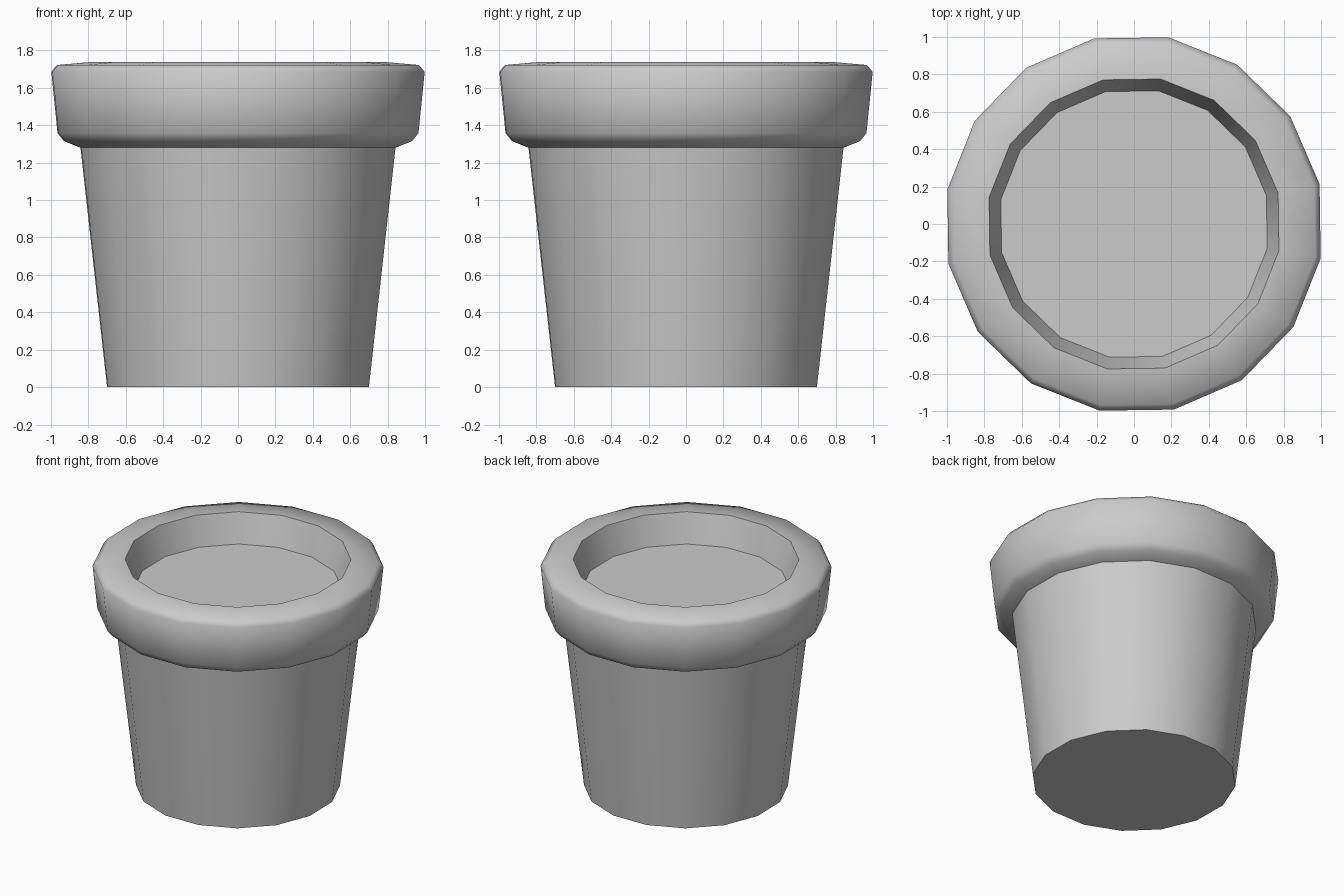
import bpy, bmesh, math

if "Cube" in bpy.data.objects:
    bpy.data.objects.remove(bpy.data.objects["Cube"])

SIDES = 16
TURN = math.radians(11.25 + 0.85)      # flats face the axes, with a slight twist
FIT = 1 / math.cos(math.radians(10.4))  # silhouette half-width -> corner radius


def lathe(name, profile, cap_start=False, cap_end=False):
    """Spin (half-width, z) points into a faceted ring mesh."""
    bm = bmesh.new()
    rings = []
    for r, z in profile:
        rings.append([bm.verts.new((r * FIT * math.cos(TURN + math.tau * i / SIDES),
                                    r * FIT * math.sin(TURN + math.tau * i / SIDES), z))
                      for i in range(SIDES)])
    for a, b in zip(rings, rings[1:]):
        for i in range(SIDES):
            j = (i + 1) % SIDES
            bm.faces.new((a[i], a[j], b[j], b[i]))
    if cap_start:
        bm.faces.new(rings[0][::-1])
    if cap_end:
        bm.faces.new(rings[-1])
    mesh = bpy.data.meshes.new(name)
    bm.to_mesh(mesh)
    bm.free()
    obj = bpy.data.objects.new(name, mesh)
    bpy.context.collection.objects.link(obj)
    bpy.ops.object.select_all(action='DESELECT')
    obj.select_set(True)
    bpy.context.view_layer.objects.active = obj
    bpy.ops.object.shade_smooth_by_angle(angle=math.radians(50))
    return obj


SOIL_Z = 1.52

# Pot: tapered body, overhanging bevelled rim, inner wall down to the soil
lathe("pot", [
    (0.70, 0.0), (0.842, 1.28),
    (0.93, 1.315), (0.965, 1.358),
    (0.998, 1.685), (0.968, 1.722),
    (0.775, 1.739), (0.712, SOIL_Z),
], cap_start=True)

# Soil: flat disc filling the opening
lathe("soil", [(0.712, SOIL_Z)], cap_end=True)
